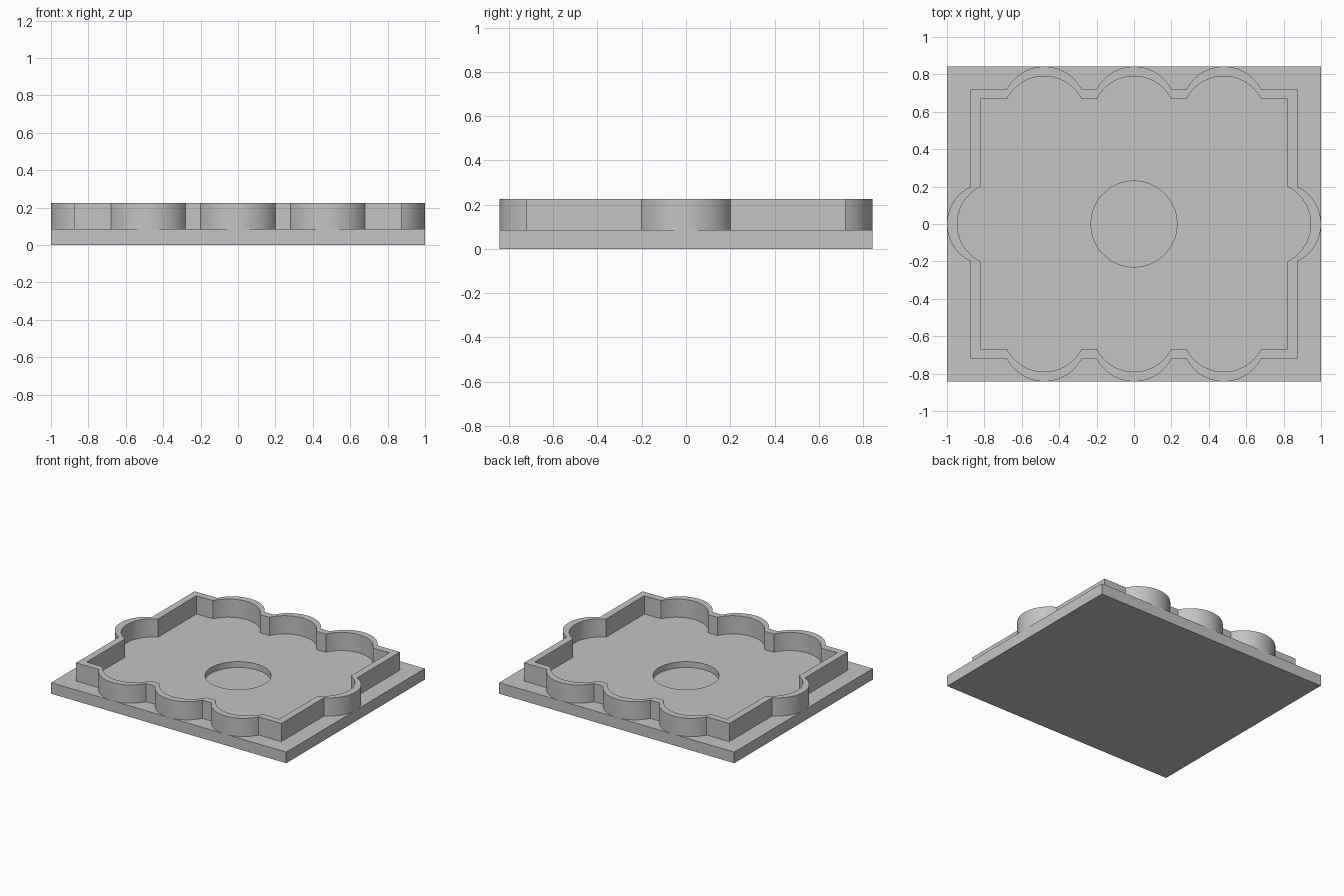
import bpy
import bmesh
from math import asin, cos, sin, pi

if "Cube" in bpy.data.objects:
    bpy.data.objects.remove(bpy.data.objects["Cube"])

HALF_X, HALF_Y = 1.0, 0.842
BASE_TOP, WALL_TOP = 0.085, 0.225
LOBE_HALF = 0.2          # half chord of every lobe
LOBE_SPACING = 0.48
STEPS = 32

grey = bpy.data.materials.new("plain grey")
grey.use_nodes = True
grey.diffuse_color = (0.55, 0.55, 0.55, 1)
grey.node_tree.nodes["Principled BSDF"].inputs["Base Color"].default_value = (0.55, 0.55, 0.55, 1)


def make_object(name, bm):
    bmesh.ops.recalc_face_normals(bm, faces=bm.faces)
    mesh = bpy.data.meshes.new(name)
    bm.to_mesh(mesh)
    bm.free()
    mesh.materials.append(grey)
    obj = bpy.data.objects.new(name, mesh)
    bpy.context.collection.objects.link(obj)
    return obj


def lobe(centre, edge, tip):
    """Arc along one side: pairs of (position along side, distance out)."""
    rise = tip - edge
    radius = (LOBE_HALF ** 2 + rise ** 2) / (2 * rise)
    sweep = asin(LOBE_HALF / radius)
    points = []
    for i in range(STEPS + 1):
        a = sweep * (2 * i / STEPS - 1)
        points.append((centre + radius * sin(a), tip - radius + radius * cos(a)))
    return points


def outline(edge_x, tip_x, edge_y, tip_y):
    """Counter-clockwise outline: one lobe on each side, three front and back."""
    half = [(edge_x, -edge_y)]
    half += [(out, along) for along, out in lobe(0, edge_x, tip_x)]
    half.append((edge_x, edge_y))
    for centre in (LOBE_SPACING, 0, -LOBE_SPACING):
        half += reversed(lobe(centre, edge_y, tip_y))
    return half + [(-x, -y) for x, y in half]


# Scalloped wall: outer and inner outlines joined into a closed ring
outer = outline(0.873, HALF_X, 0.72, HALF_Y)
inner = outline(0.82, 0.945, 0.667, 0.79)
bm = bmesh.new()
rings = [[bm.verts.new((x, y, z)) for x, y in points]
         for points, z in ((outer, BASE_TOP), (outer, WALL_TOP),
                           (inner, WALL_TOP), (inner, BASE_TOP))]
for k, ring in enumerate(rings):
    above = rings[(k + 1) % len(rings)]
    for i in range(len(ring)):
        j = (i + 1) % len(ring)
        bm.faces.new((ring[i], ring[j], above[j], above[i]))
wall = make_object("scalloped_wall", bm)

# Base plate
bm = bmesh.new()
bmesh.ops.create_cube(bm, size=1)
for v in bm.verts:
    v.co = (v.co.x * 2 * HALF_X, v.co.y * 2 * HALF_Y, (v.co.z + 0.5) * BASE_TOP)
base = make_object("base_plate", bm)

# Round recess cut into the middle of the base
bm = bmesh.new()
bmesh.ops.create_cone(bm, cap_ends=True, segments=96, radius1=0.23, radius2=0.23, depth=0.1)
bmesh.ops.translate(bm, verts=bm.verts, vec=(0, 0, BASE_TOP + 0.005))
cutter = make_object("recess_cutter", bm)
cut = base.modifiers.new("recess", "BOOLEAN")
cut.operation = "DIFFERENCE"
cut.solver = "EXACT"
cut.object = cutter
bpy.ops.object.select_all(action="DESELECT")
base.select_set(True)
bpy.context.view_layer.objects.active = base
bpy.ops.object.modifier_apply(modifier=cut.name)
bpy.data.objects.remove(cutter)

# Smooth curves, crisp corners
wall.select_set(True)
bpy.ops.object.shade_smooth_by_angle(angle=pi / 6)
